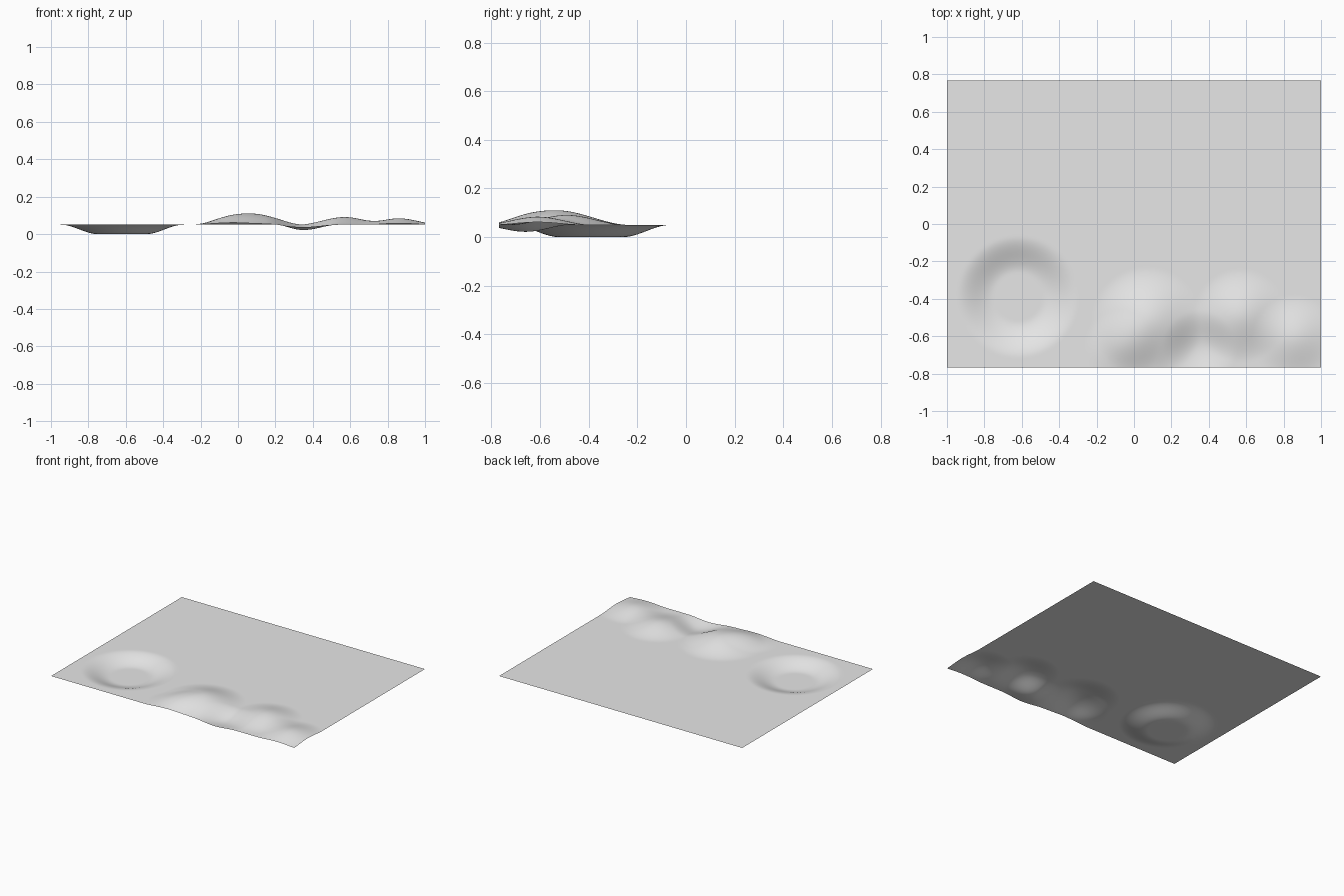
import bpy
import bmesh
import math

if "Cube" in bpy.data.objects:
    bpy.data.objects.remove(bpy.data.objects["Cube"])

HALF_X, HALF_Y, BASE = 1.0, 0.768, 0.05
CELLS_X, CELLS_Y = 160, 124

# Landforms: centre x, centre y, outer radius, flat inner radius, height change
LANDFORMS = [
    (-0.62, -0.39, 0.325, 0.13, -0.05),   # crater with flat floor
    (0.07, -0.53, 0.30, 0.0, 0.06),       # tall hill
    (-0.07, -0.66, 0.20, 0.0, 0.02),      # shoulder of the tall hill
    (0.57, -0.49, 0.25, 0.0, 0.041),      # middle hill
    (0.86, -0.61, 0.23, 0.0, 0.034),      # corner hill
    (0.35, -0.66, 0.20, 0.0, -0.028),     # hollow between hills
]


def ground_height(x, y):
    z = BASE
    for cx, cy, outer, inner, change in LANDFORMS:
        t = (outer - math.hypot(x - cx, y - cy)) / (outer - inner)
        t = min(1.0, max(0.0, t))
        z += change * t * t * (3 - 2 * t)
    return z


# Terrain sheet: a fine grid shaped by the landforms
bm = bmesh.new()
bmesh.ops.create_grid(bm, x_segments=CELLS_X, y_segments=CELLS_Y, size=1.0)
for v in bm.verts:
    v.co.x *= HALF_X
    v.co.y *= HALF_Y
    v.co.z = ground_height(v.co.x, v.co.y)
for f in bm.faces:
    f.smooth = True
bm.normal_update()
mesh = bpy.data.meshes.new("terrain")
bm.to_mesh(mesh)
bm.free()

grey = bpy.data.materials.new("light grey")
grey.diffuse_color = (0.8, 0.8, 0.8, 1.0)
grey.use_nodes = True
grey.node_tree.nodes["Principled BSDF"].inputs["Base Color"].default_value = grey.diffuse_color
mesh.materials.append(grey)

terrain = bpy.data.objects.new("terrain", mesh)
bpy.context.collection.objects.link(terrain)
